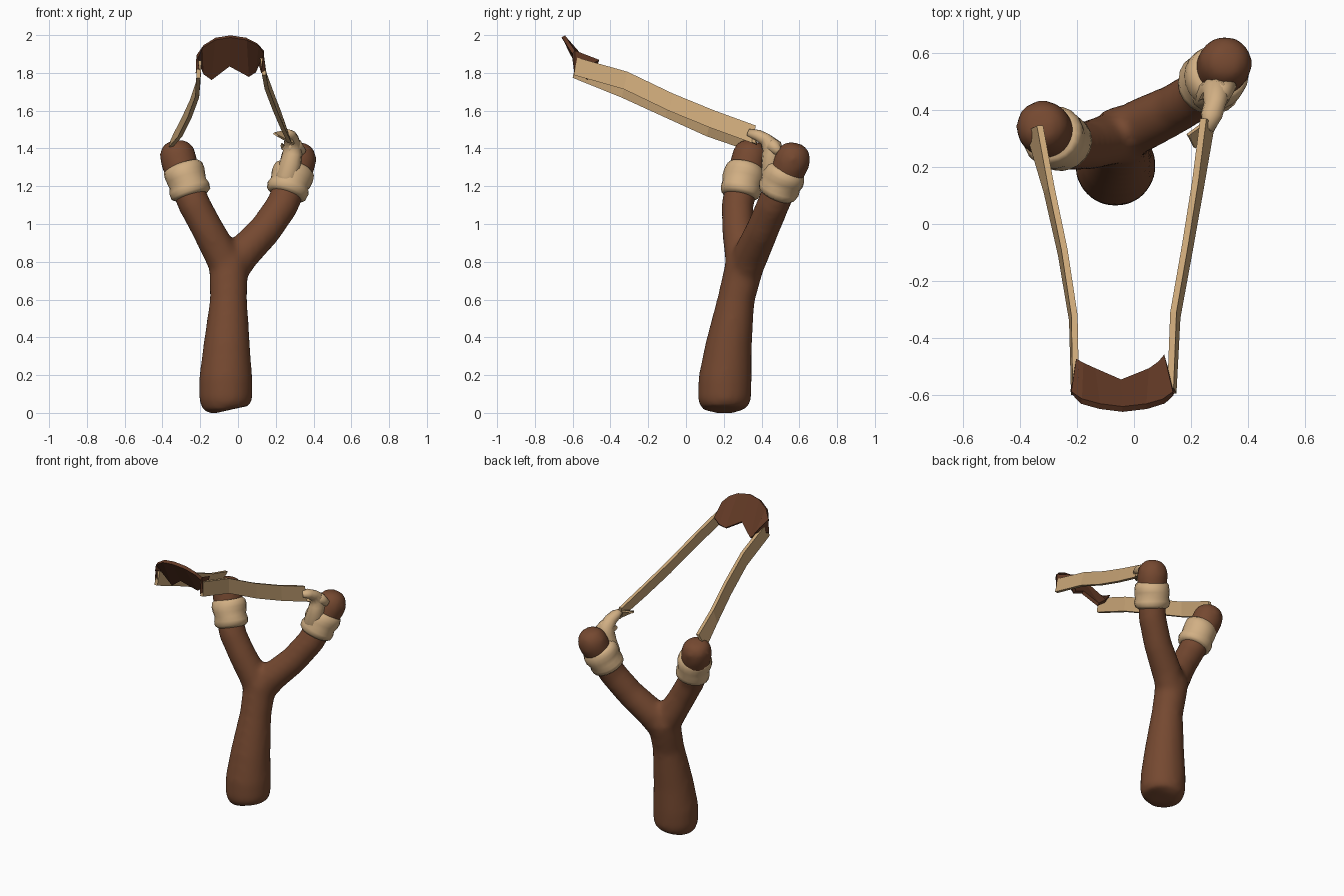
import bpy, bmesh, math
from mathutils import Vector


def material(name, rgb):
    m = bpy.data.materials.new(name)
    m.diffuse_color = (*rgb, 1)
    return m


WOOD = material("brown wood", (0.178, 0.066, 0.030))
LEATHER = material("dark leather", (0.125, 0.042, 0.019))
RUBBER = material("tan strap", (0.60, 0.39, 0.19))
CORD = material("pale binding", (0.64, 0.43, 0.23))


def finish(bm, name, mat, smooth=False):
    bmesh.ops.recalc_face_normals(bm, faces=bm.faces)
    me = bpy.data.meshes.new(name)
    bm.to_mesh(me)
    bm.free()
    me.materials.append(mat)
    for p in me.polygons:
        p.use_smooth = smooth
    ob = bpy.data.objects.new(name, me)
    bpy.context.collection.objects.link(ob)
    return ob


def skin_rings(bm, rings):
    """Bridge successive closed vertex loops and cap both ends."""
    rings = [[bm.verts.new(p) for p in r] for r in rings]
    n = len(rings[0])
    for a, b in zip(rings, rings[1:]):
        for i in range(n):
            bm.faces.new((a[i], a[(i + 1) % n], b[(i + 1) % n], b[i]))
    bm.faces.new(rings[0][::-1])
    bm.faces.new(rings[-1])


def tube(bm, pts, sides=20, wobble=0.0):
    """Round tube through (x, y, z, radius) points."""
    rings = []
    for k, p in enumerate(pts):
        a, b = pts[max(k - 1, 0)], pts[min(k + 1, len(pts) - 1)]
        t = (Vector(b[:3]) - Vector(a[:3])).normalized()
        v = t.cross(Vector((1, 0, 0))).normalized()
        u = v.cross(t)
        ring = []
        for i in range(sides):
            g = 2 * math.pi * i / sides
            r = p[3] + wobble * math.sin(2 * g + 1.3 * k)
            ring.append(Vector(p[:3]) + r * (u * math.cos(g) + v * math.sin(g)))
        rings.append(ring)
    skin_rings(bm, rings)


# Forked wooden frame: handle and two tines fused together
handle = [(-0.06, 0.205, 0.012, 0.08), (-0.063, 0.205, 0.025, 0.125), (-0.065, 0.203, 0.07, 0.142),
          (-0.065, 0.207, 0.18, 0.142), (-0.06, 0.225, 0.35, 0.125), (-0.05, 0.265, 0.6, 0.099),
          (-0.05, 0.295, 0.72, 0.102), (-0.045, 0.315, 0.80, 0.105), (-0.04, 0.32, 0.86, 0.08)]
tine_left = [(-0.045, 0.30, 0.73, 0.085), (-0.09, 0.295, 0.84, 0.092), (-0.165, 0.275, 0.98, 0.086),
             (-0.23, 0.272, 1.10, 0.086), (-0.28, 0.30, 1.22, 0.088), (-0.315, 0.335, 1.34, 0.098),
             (-0.325, 0.345, 1.39, 0.093), (-0.33, 0.35, 1.425, 0.07), (-0.332, 0.353, 1.438, 0.04)]
tine_right = [(-0.045, 0.31, 0.73, 0.085), (0.02, 0.345, 0.84, 0.095), (0.145, 0.405, 0.97, 0.088),
              (0.235, 0.46, 1.10, 0.087), (0.29, 0.52, 1.24, 0.088), (0.318, 0.56, 1.33, 0.098),
              (0.325, 0.572, 1.37, 0.093), (0.333, 0.584, 1.405, 0.072), (0.336, 0.59, 1.425, 0.04)]
bm = bmesh.new()
for path in (handle, tine_left, tine_right):
    tube(bm, path)
frame = finish(bm, "wooden_fork", WOOD, True)
rm = frame.modifiers.new("fuse", 'REMESH')
rm.mode = 'VOXEL'
rm.voxel_size = 0.018
rm.use_smooth_shade = True
sm = frame.modifiers.new("soften", 'SMOOTH')
sm.factor = 0.5
sm.iterations = 10


# Bindings wrapped round each tine
def binding(name, a, b, radii):
    a, b = Vector(a), Vector(b)
    n = len(radii) - 1
    bm = bmesh.new()
    tube(bm, [(*a.lerp(b, min(max((k - 0.5) / (n - 1), 0), 1) + 0.001 * k), r)
              for k, r in enumerate(radii)], 20, 0.003)
    return finish(bm, name, CORD, True)


binding("left_binding", (-0.245, 0.283, 1.145), (-0.295, 0.315, 1.31),
        (0.086, 0.104, 0.108, 0.102, 0.107, 0.108, 0.103, 0.088))
binding("right_binding", (0.252, 0.478, 1.15), (0.303, 0.535, 1.30),
        (0.086, 0.105, 0.112, 0.105, 0.113, 0.112, 0.105, 0.088))

# Knotted tie joining the right binding to its strap
bm = bmesh.new()
tube(bm, [(0.262, 0.33, 1.485, 0.018), (0.272, 0.38, 1.47, 0.034), (0.283, 0.42, 1.448, 0.036),
          (0.288, 0.455, 1.41, 0.05), (0.287, 0.46, 1.37, 0.055), (0.278, 0.455, 1.32, 0.056),
          (0.262, 0.45, 1.25, 0.058), (0.25, 0.45, 1.18, 0.04)], 12, 0.004)
finish(bm, "right_tie", CORD, True)
bm = bmesh.new()
tube(bm, [(0.235, 0.445, 1.41, 0.02), (0.265, 0.43, 1.415, 0.035), (0.31, 0.465, 1.41, 0.04),
          (0.345, 0.49, 1.38, 0.02)], 10)
finish(bm, "right_knot", CORD, True)


# Flat straps: rectangular section swept along (x, y, z, half height, lean)
def strap(name, pts, half=0.011):
    rings = []
    for x, y, z, h, lean in pts:
        c, up, side = Vector((x, y, z)), Vector((lean, 0.01, h)), Vector((half, 0, 0))
        rings.append([c + up + side, c + up - side, c - up - side, c - up + side])
    bm = bmesh.new()
    skin_rings(bm, rings)
    return finish(bm, name, RUBBER)


strap("left_strap", [(-0.35, 0.335, 1.435, 0.045, 0.02), (-0.298, 0.12, 1.51, 0.046, 0.008),
                     (-0.25, -0.10, 1.61, 0.046, 0.006), (-0.213, -0.33, 1.715, 0.046, 0.004),
                     (-0.207, -0.59, 1.82, 0.046, 0.003)])
strap("right_strap", [(0.258, 0.36, 1.475, 0.046, -0.015), (0.225, 0.14, 1.555, 0.046, -0.01),
                      (0.188, -0.08, 1.645, 0.046, -0.008), (0.145, -0.32, 1.76, 0.046, -0.007),
                      (0.133, -0.585, 1.835, 0.046, -0.005)])

# Loose strap tail beside the right knot
bm = bmesh.new()
bm.faces.new([bm.verts.new(p) for p in ((0.26, 0.36, 1.50), (0.192, 0.31, 1.485),
                                        (0.215, 0.265, 1.47), (0.30, 0.37, 1.425))])
tail = finish(bm, "strap_tail", RUBBER)
tail.modifiers.new("thickness", 'SOLIDIFY').thickness = 0.012

# Folded leather pouch: top edge, middle and notched lower edge
top = [(-0.217, -0.595, 1.885), (-0.185, -0.622, 1.94), (-0.12, -0.64, 1.98), (-0.04, -0.65, 1.993),
       (0.045, -0.64, 1.98), (0.105, -0.622, 1.95), (0.137, -0.595, 1.91)]
low = [(-0.20, -0.48, 1.835), (-0.18, -0.495, 1.80), (-0.138, -0.515, 1.768), (-0.045, -0.555, 1.84),
       (0.055, -0.515, 1.785), (0.09, -0.49, 1.81), (0.107, -0.465, 1.86)]
bm = bmesh.new()
tv = [bm.verts.new(p) for p in top]
lv = [bm.verts.new(p) for p in low]
for i in range(len(top) - 1):
    bm.faces.new((tv[i], tv[i + 1], lv[i + 1], lv[i]))
# End flaps folded down around the straps
for i, s in ((0, -1), (-1, 1)):
    x = lv[i].co.x
    f = bm.verts.new((tv[i].co.x - s * 0.004, -0.59, 1.80))
    bm.faces.new((tv[i], lv[i], f))
pouch = finish(bm, "leather_pouch", LEATHER)
so = pouch.modifiers.new("thickness", 'SOLIDIFY')
so.thickness = 0.022
so.offset = 0
